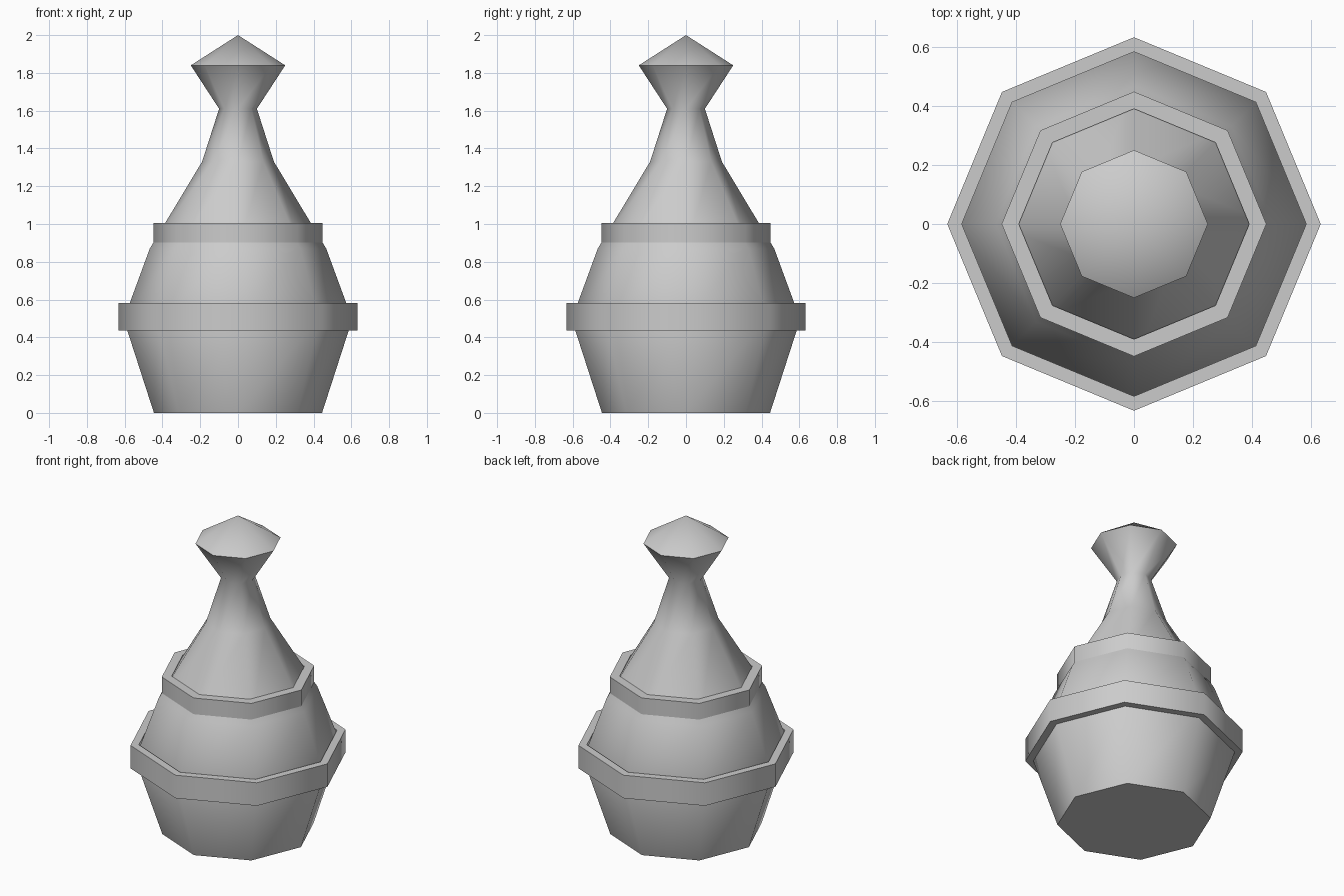
import bpy, bmesh, math

if "Cube" in bpy.data.objects:
    bpy.data.objects.remove(bpy.data.objects["Cube"])

SIDES = 8


def lathe(name, profile, closed=False):
    """Spin (radius, z) points into an eight-sided solid with corners on the axes."""
    bm = bmesh.new()
    rings = []
    for r, z in profile:
        if r == 0:
            rings.append([bm.verts.new((0, 0, z))] * SIDES)
        else:
            rings.append([bm.verts.new((r * math.cos(2 * math.pi * i / SIDES),
                                        r * math.sin(2 * math.pi * i / SIDES), z))
                          for i in range(SIDES)])
    pairs = list(zip(rings, rings[1:]))
    if closed:
        pairs.append((rings[-1], rings[0]))
    else:
        bm.faces.new(rings[0][::-1])
    for a, b in pairs:
        for i in range(SIDES):
            j = (i + 1) % SIDES
            bm.faces.new(list(dict.fromkeys([a[i], a[j], b[j], b[i]])))
    bmesh.ops.recalc_face_normals(bm, faces=bm.faces)
    mesh = bpy.data.meshes.new(name)
    bm.to_mesh(mesh)
    bm.free()
    obj = bpy.data.objects.new(name, mesh)
    bpy.context.collection.objects.link(obj)
    bpy.ops.object.select_all(action='DESELECT')
    obj.select_set(True)
    bpy.context.view_layer.objects.active = obj
    bpy.ops.object.shade_smooth_by_angle(angle=math.radians(60))
    return obj


def band(name, outer, inner, z0, z1):
    return lathe(name, [(outer, z0), (outer, z1), (inner, z1), (inner, z0)], closed=True)


# Body: tapered base, shoulder, slender neck and pointed knob
lathe("body", [(0.445, 0), (0.605, 0.495), (0.467, 0.87), (0.19, 1.33),
               (0.1, 1.61), (0.25, 1.84), (0, 2.0)])

# Bands wrapped around the body
band("lower_band", 0.632, 0.583, 0.435, 0.582)
band("upper_band", 0.448, 0.39, 0.90, 1.005)
